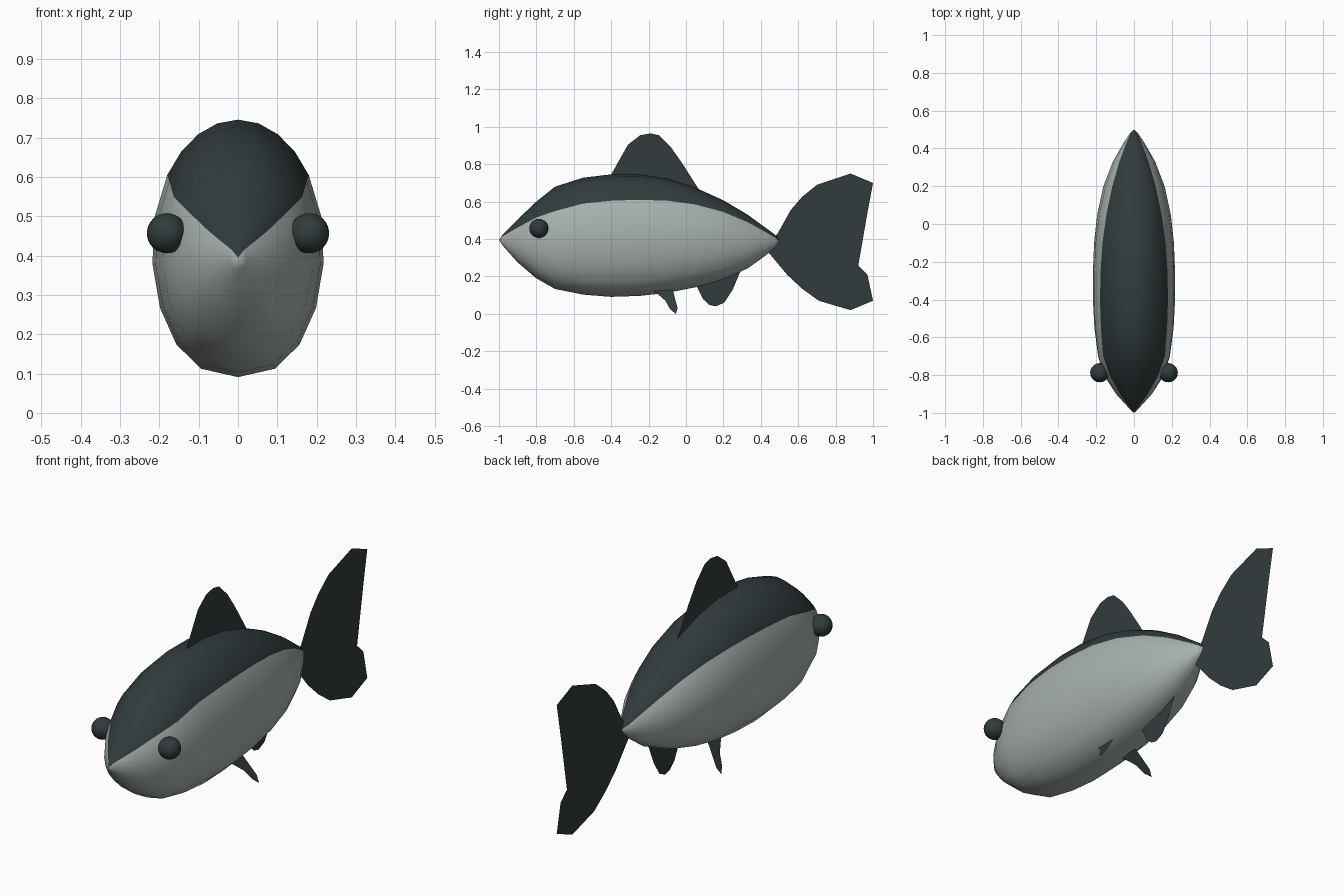
import bpy, bmesh, math

cube = bpy.data.objects.get("Cube")
if cube:
    bpy.data.objects.remove(cube, do_unlink=True)


def material(name, colour):
    m = bpy.data.materials.new(name)
    m.use_nodes = True
    m.diffuse_color = colour
    m.node_tree.nodes["Principled BSDF"].inputs["Base Color"].default_value = colour
    return m


slate = material("dark slate", (0.031, 0.044, 0.046, 1))
silver = material("silver grey", (0.39, 0.44, 0.425, 1))


def add_object(name, bm, *mats):
    mesh = bpy.data.meshes.new(name)
    bm.to_mesh(mesh)
    bm.free()
    ob = bpy.data.objects.new(name, mesh)
    bpy.context.collection.objects.link(ob)
    for m in mats:
        mesh.materials.append(m)
    return ob


# Body: rings lofted along y, each as (y, top, bottom, half width, colour line height)
STATIONS = [
    (-0.98, 0.425, 0.365, 0.022, 0.415), (-0.9, 0.505, 0.275, 0.095, 0.462),
    (-0.8, 0.6, 0.19, 0.16, 0.515), (-0.7, 0.68, 0.133, 0.192, 0.55),
    (-0.55, 0.728, 0.103, 0.211, 0.59), (-0.4, 0.746, 0.091, 0.219, 0.605),
    (-0.25, 0.745, 0.096, 0.218, 0.61), (-0.1, 0.722, 0.112, 0.212, 0.605),
    (0.05, 0.675, 0.142, 0.195, 0.585), (0.2, 0.607, 0.185, 0.162, 0.545),
    (0.33, 0.53, 0.243, 0.112, 0.49), (0.43, 0.457, 0.315, 0.055, 0.435),
    (0.48, 0.42, 0.36, 0.022, 0.405),
]
UPPER, LOWER = 4, 6
bm = bmesh.new()
rings = []
for y, top, bottom, width, line in STATIONS:
    mid, half = (top + bottom) / 2, (top - bottom) / 2
    split = math.acos((line - mid) / half)
    angles = [split * i / UPPER for i in range(UPPER)]
    angles += [split + (math.pi - split) * i / LOWER for i in range(LOWER + 1)]
    angles += [2 * math.pi - a for a in reversed(angles[1:-1])]
    ring = []
    for a in angles:
        s, c = math.sin(a), math.cos(a)
        # The belly is a little fuller than the back
        power = 0.82 if c < 0 else 1.0
        x = width * math.copysign(abs(s) ** power, s)
        ring.append(bm.verts.new((x, y, mid + half * c)))
    rings.append(ring)

count = len(rings[0])
nose = bm.verts.new((0, -1, 0.395))
tail_root = bm.verts.new((0, 0.5, 0.39))
for i in range(count):
    j = (i + 1) % count
    faces = [bm.faces.new((a[i], a[j], b[j], b[i])) for a, b in zip(rings, rings[1:])]
    faces.append(bm.faces.new((nose, rings[0][j], rings[0][i])))
    faces.append(bm.faces.new((tail_root, rings[-1][i], rings[-1][j])))
    on_back = i < UPPER or i >= count - UPPER
    for f in faces:
        f.material_index = 0 if on_back else 1
        f.smooth = True
bmesh.ops.recalc_face_normals(bm, faces=bm.faces)
add_object("body", bm, slate, silver)


# Fins: single thin sheets outlined in side view
def fin(name, outline, offset=lambda z: 0.0):
    bm = bmesh.new()
    bm.faces.new([bm.verts.new((offset(z), y, z)) for y, z in outline])
    bmesh.ops.triangulate(bm, faces=bm.faces)
    return add_object(name, bm, slate)


fin("dorsal_fin", [(-0.4, 0.7), (-0.4, 0.745), (-0.31, 0.905), (-0.245, 0.955),
                   (-0.19, 0.965), (-0.145, 0.955), (-0.08, 0.89), (-0.02, 0.805),
                   (0.075, 0.655), (0.05, 0.62)][::-1])
fin("tail_fin", [(0.44, 0.33), (0.46, 0.4), (0.49, 0.43), (0.56, 0.555),
                 (0.62, 0.625), (0.7, 0.69), (0.88, 0.75), (1, 0.7),
                 (0.97, 0.54), (0.79, 0.385), (0.97, 0.21), (1, 0.07),
                 (0.88, 0.02), (0.71, 0.07), (0.62, 0.135), (0.54, 0.21)][::-1])
fin("anal_fin", [(0.04, 0.18), (0.09, 0.08), (0.125, 0.048), (0.16, 0.04),
                 (0.205, 0.06), (0.25, 0.13), (0.3, 0.25)])

# Paired parts
for side, sign in (("left", 1), ("right", -1)):
    fin(side + "_pelvic_fin", [(-0.19, 0.14), (-0.11, 0.07), (-0.085, 0.025),
                               (-0.055, 0.0), (-0.045, 0.03), (-0.07, 0.125)][::sign],
        lambda z: sign * (0.08 + (0.11 - z) * 0.66))
    bpy.ops.mesh.primitive_uv_sphere_add(segments=20, ring_count=12, radius=0.051,
                                         location=(sign * 0.181, -0.787, 0.457))
    eye = bpy.context.object
    eye.name = side + "_eye"
    eye.data.materials.append(slate)
    bpy.ops.object.shade_smooth()
